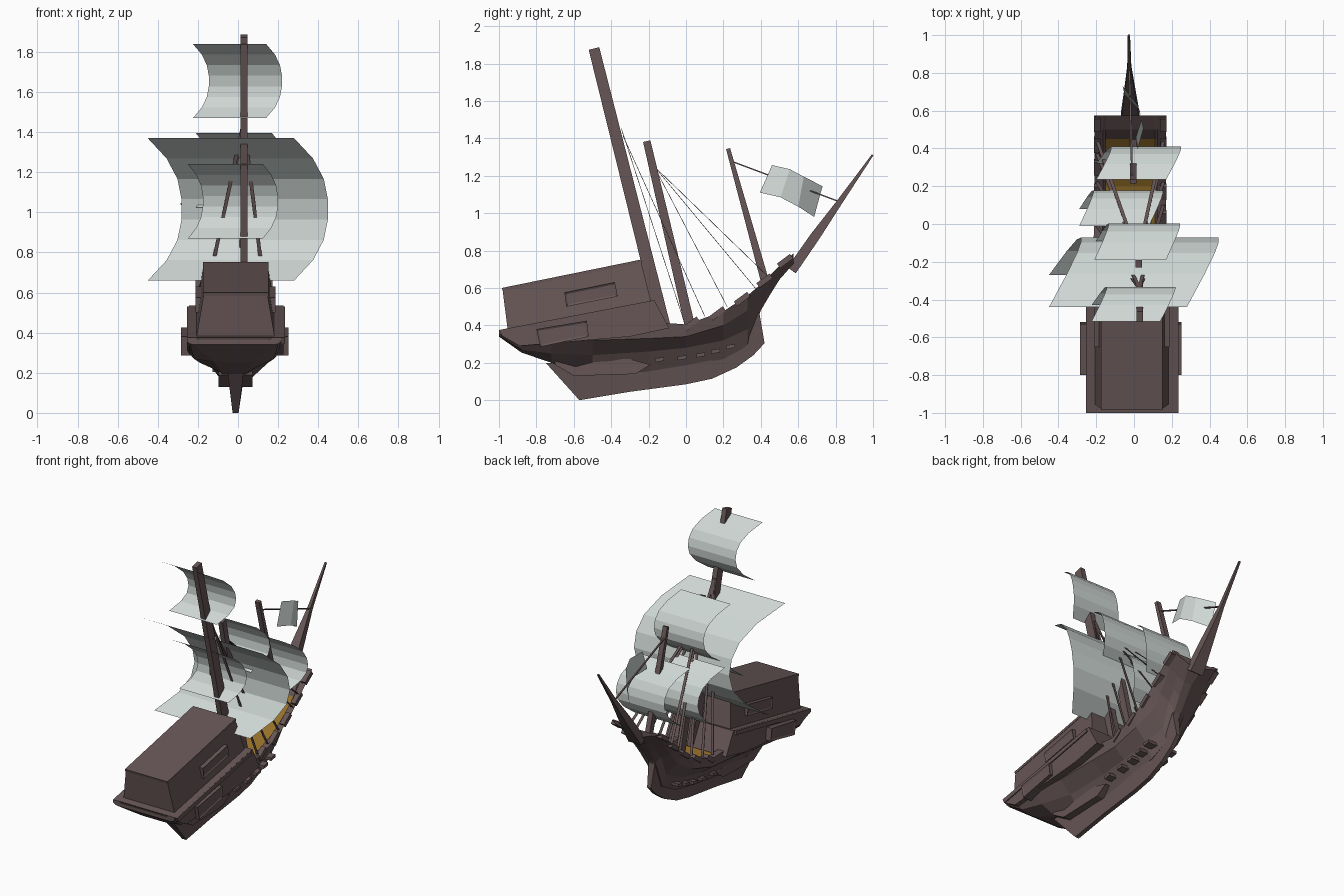
import bpy, bmesh
from mathutils import Vector

if "Cube" in bpy.data.objects:
    bpy.data.objects.remove(bpy.data.objects["Cube"])

CX = -0.012  # hull centre line


def material(name, rgb):
    m = bpy.data.materials.new(name)
    m.diffuse_color = (*rgb, 1)
    m.use_nodes = True
    m.node_tree.nodes["Principled BSDF"].inputs["Base Color"].default_value = m.diffuse_color
    return m


WOOD = material("dark_wood", (0.135, 0.092, 0.092))
SAIL = material("sail_cloth", (0.62, 0.68, 0.66))
DECK = material("golden_deck", (0.30, 0.16, 0.022))


def finish(name, bm, mats, recalc=True):
    if recalc:
        bmesh.ops.recalc_face_normals(bm, faces=bm.faces)
    me = bpy.data.meshes.new(name)
    bm.to_mesh(me)
    bm.free()
    for m in mats:
        me.materials.append(m)
    ob = bpy.data.objects.new(name, me)
    bpy.context.collection.objects.link(ob)
    return ob


def loft(bm, rings):
    """Skin closed rings and cap both ends."""
    vs = [[bm.verts.new(p) for p in r] for r in rings]
    n = len(vs[0])
    for a, b in zip(vs, vs[1:]):
        for i in range(n):
            j = (i + 1) % n
            bm.faces.new((a[i], a[j], b[j], b[i]))
    bm.faces.new(vs[0][::-1])
    bm.faces.new(vs[-1])


def prism(name, prof, mat, cx=CX, inset=0):
    """Side profile of (y, z, half width), mirrored across x."""
    bm = bmesh.new()
    loft(bm, [[(cx + s * w, y, z) for y, z, w in prof] for s in (-1, 1)])
    if inset:
        caps = [f for f in bm.faces if abs(f.calc_center_median().x - cx) > 0.05]
        bmesh.ops.recalc_face_normals(bm, faces=bm.faces)
        bmesh.ops.inset_individual(bm, faces=caps, thickness=inset, depth=-0.006)
    return finish(name, bm, [mat])


def slab(prof, w):
    return [(y, z, w) for y, z in prof]


def beam(name, stops, mat=WOOD):
    """Rectangular beam through (point, x width, depth) stops."""
    axis = (Vector(stops[-1][0]) - Vector(stops[0][0])).normalized()
    side = (Vector((1, 0, 0)) - axis * axis.x).normalized()
    up = axis.cross(side)
    rings = [[Vector(p) + side * a * w / 2 + up * b * d / 2
              for a, b in ((-1, -1), (1, -1), (1, 1), (-1, 1))] for p, w, d in stops]
    bm = bmesh.new()
    loft(bm, rings)
    return finish(name, bm, [mat])


def sail(name, x0, width, bulge_x, top, bottom, bulge_y, n=7):
    """Billowing sheet: a curve in y/z swept straight along x."""
    bm = bmesh.new()
    rows = []
    for i in range(n + 1):
        k = i / n
        b = 1 - abs(2 * k - 1) ** 2.4
        y = top[0] + (bottom[0] - top[0]) * k + bulge_y * b
        z = top[1] + (bottom[1] - top[1]) * k
        x = x0 + bulge_x * b
        rows.append((bm.verts.new((x, y, z)), bm.verts.new((x + width, y, z))))
    for a, b in zip(rows, rows[1:]):
        bm.faces.new((a[0], a[1], b[1], b[0]))
    return finish(name, bm, [SAIL], False)


# hull: stations of y, then (z, half width) from gunwale to bottom
stations = [
    (-1.0, (.375, .235), (.355, .235), (.345, .22), (.34, .2)),
    (-.88, (.395, .235), (.31, .235), (.27, .2), (.255, .1)),
    (-.72, (.42, .235), (.31, .225), (.25, .17), (.2, .06)),
    (-.50, (.44, .22), (.32, .2), (.24, .12), (.13, .04)),
    (-.20, (.42, .2), (.33, .19), (.26, .1), (.15, .04)),
    (0.0, (.405, .19), (.34, .18), (.28, .1), (.18, .04)),
    (.20, (.475, .19), (.40, .17), (.32, .09), (.22, .04)),
    (.33, (.56, .19), (.48, .14), (.38, .06), (.29, .03)),
    (.40, (.62, .19), (.57, .14), (.53, .07), (.48, .025)),
    (.45, (.67, .19), (.63, .14), (.6, .07), (.565, .028)),
    (.50, (.72, .19), (.70, .15), (.67, .09), (.645, .03)),
    (.575, (.785, .185), (.77, .16), (.75, .1), (.73, .05)),
]
rings = []
for y, *pts in stations:
    zt, wt = pts[0]
    lip = 0.01 if y < -.8 or y > .47 else 0.04
    half = [(zt - lip, wt - .06), (zt, wt - .045)] + list(pts)
    rings.append([(CX - .008 + w, y, z) for z, w in half]
                 + [(CX - .008 - w, y, z) for z, w in half[::-1]])
bm = bmesh.new()
loft(bm, rings)
bm.normal_update()
for f in bm.faces:  # inner floor between the bulwarks is golden
    xs = [v.co.x for v in f.verts]
    c = f.calc_center_median()
    if len(f.verts) == 4 and abs(c.x - CX) < .03 and -.3 < c.y < .44 and max(xs) - min(xs) > .2:
        f.material_index = 1
finish("hull", bm, [WOOD, DECK])

# keel, narrowing downwards, and lower side ledges
prism("keel", [(-.75, .2, .04), (-.57, 0, .015), (-.3, .045, .015), (0, .085, .015), (.14, .115, .015),
               (.27, .175, .015), (.36, .24, .015), (.42, .305, .015), (.39, .48, .025),
               (.3, .36, .04), (.1, .22, .04), (-.3, .17, .04)], WOOD)
prism("lower_ledge", slab([(-.7, .19), (-.6, .13), (-.27, .14), (-.19, .19), (-.3, .22), (-.7, .21)], .085), WOOD)

# raised stern platform and its rim
prism("stern_platform", slab([(-1, .375), (-.17, .535), (-.09, .385), (-.3, .34),
                              (-.89, .29), (-.985, .345)], .236), WOOD, CX + .004)
prism("stern_rim", slab([(-1, .375), (-.19, .53), (-.18, .505), (-.985, .345)], .245), WOOD, CX + .002)

# stern castle with roof and side galleries
prism("stern_castle", [(-.98, .585, .16), (-.24, .738, .16), (-.18, .5, .2), (-.95, .35, .2)], WOOD)
prism("castle_roof", slab([(-.985, .6), (-.24, .752), (-.235, .735), (-.98, .583)], .163), WOOD)
prism("upper_gallery", slab([(-.65, .575), (-.38, .63), (-.365, .555), (-.64, .5)], .2), WOOD, CX, .015)
prism("lower_gallery", slab([(-.8, .38), (-.53, .425), (-.52, .34), (-.78, .285)], .268), WOOD, CX - .005, .015)

# gun barrels along both sides
for i, (y, z) in enumerate([(-.14, .215), (-.02, .225), (.08, .24), (.16, .26), (.24, .285)]):
    prism(f"gun_{i}", slab([(y - .025, z - .012), (y + .022, z - .004),
                            (y + .022, z + .016), (y - .025, z + .008)], .115), WOOD)

# low rail blocks on the bulwarks
for i, (y, z) in enumerate([(.03, .405), (.17, .46), (.3, .537), (.42, .635), (.53, .74)]):
    for s in (-1, 1):
        beam(f"rail_block_{i}_{s}", [((CX - .008 + s * .175, y - .035, z - .022), .035, .03),
                                     ((CX - .008 + s * .175, y + .035, z + .03), .035, .03)])

# masts and bowsprit
beam("main_mast", [((.03, -.115, .38), .038, .072), ((.03, -.492, 1.88), .034, .058)])
beam("middle_mast", [((.025, .025, .38), .036, .055), ((.025, -.21, 1.385), .034, .04)])
beam("fore_mast", [((-.005, .435, .59), .036, .045), ((-.005, .225, 1.345), .034, .022)])
beam("bowsprit", [((-.02, .565, .695), .1, .055), ((-.022, .69, .875), .06, .052),
                  ((-.025, .825, 1.065), .022, .03), ((-.027, .998, 1.312), .012, .01)])

# square sails: left x, width, side bulge, top (y, z), bottom (y, z), forward bulge
sail("top_sail", -.225, .365, .08, (-.515, 1.84), (-.43, 1.47), .135)
sail("main_sail", -.45, .73, .17, (-.44, 1.37), (-.27, .66), .273)
sail("inner_sail", -.25, .375, .075, (-.37, 1.24), (-.285, .87), .135)
sail("middle_top_sail", -.21, .38, .075, (-.19, 1.395), (-.105, 1.025), .145)
sail("middle_lower_sail", -.29, .37, .075, (-.01, 1.045), (.08, .675), .138)
sail("fore_sail", -.2, .37, .08, (.235, 1.11), (.32, .74), .127)

# small bow sail on its stay
bm = bmesh.new()
cols = [((x, yt, zt), (x + .01, yb, zb)) for x, yt, zt, yb, zb in (
    (.01, .46, 1.257, .395, 1.11), (.04, .555, 1.235, .505, 1.085),
    (.02, .63, 1.195, .6, 1.035), (-.06, .73, 1.144, .685, .98))]
vs = [[bm.verts.new(p) for p in c] for c in cols]
for a, b in zip(vs, vs[1:]):
    bm.faces.new((a[0], a[1], b[1], b[0]))
finish("bow_sail", bm, [SAIL], False)
beam("bow_stay", [((-.01, .25, 1.275), .01, .007), ((-.024, .81, 1.065), .01, .007)])

# shrouds: flat ribbons from the mast heads down to the rails
for i, (top, y, z) in enumerate([((.028, -.345, 1.45), -.01, .42), ((.028, -.335, 1.41), .1, .45),
                                 ((.02, -.17, 1.25), .22, .5), ((.02, -.17, 1.25), .37, .6),
                                 ((.02, -.17, 1.25), .44, .66)]):
    for s in (-1, 1):
        beam(f"shroud_{i}_{s}", [(top, .018, .003), ((CX - .008 + s * .175, y, z), .018, .003)])
